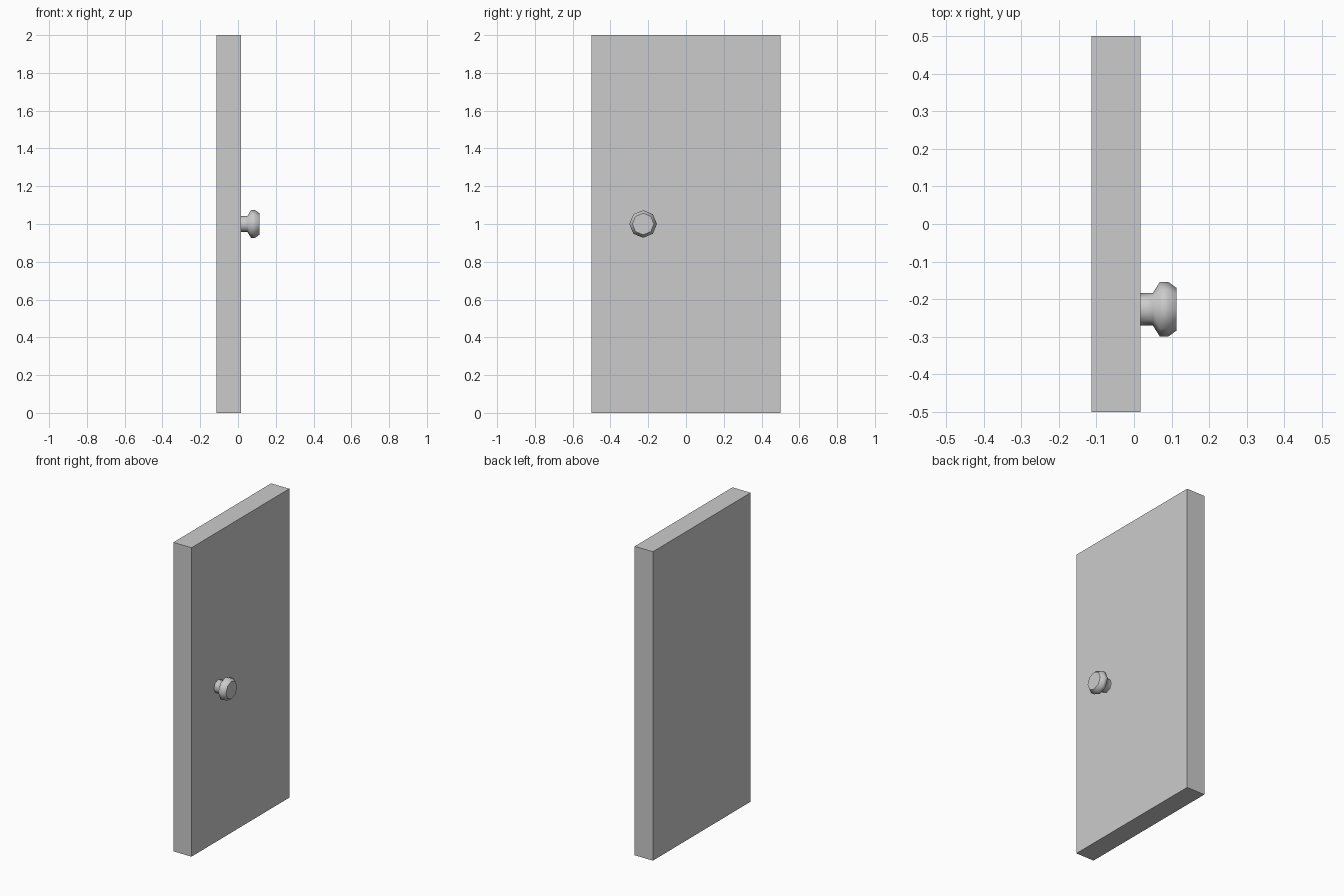
import bpy, bmesh, math
from mathutils import Matrix

cube = bpy.data.objects.get("Cube")
if cube:
    bpy.data.objects.remove(cube, do_unlink=True)

# Single grey finish
grey = bpy.data.materials.new("light_grey")
grey.use_nodes = True
colour = (0.6, 0.6, 0.6, 1)
grey.diffuse_color = colour
grey.node_tree.nodes["Principled BSDF"].inputs["Base Color"].default_value = colour


def add_object(name, bm):
    bmesh.ops.recalc_face_normals(bm, faces=bm.faces)
    mesh = bpy.data.meshes.new(name)
    bm.to_mesh(mesh)
    bm.free()
    mesh.materials.append(grey)
    obj = bpy.data.objects.new(name, mesh)
    bpy.context.collection.objects.link(obj)
    return obj


# Door slab
BACK, FACE = -0.113, 0.017
bm = bmesh.new()
bmesh.ops.create_cube(bm, size=1)
bmesh.ops.scale(bm, vec=(FACE - BACK, 1, 2), verts=bm.verts)
bmesh.ops.translate(bm, vec=((FACE + BACK) / 2, 0, 1), verts=bm.verts)
add_object("door_panel", bm)

# Eight-sided knob: (x, radius) profile turned around the x axis
SIDES = 8
profile = [(FACE, 0.043), (0.05, 0.043), (0.069, 0.073), (0.091, 0.073), (0.113, 0.057)]
bm = bmesh.new()
rings = []
for x, r in profile:
    angles = [2 * math.pi * i / SIDES for i in range(SIDES)]
    rings.append([bm.verts.new((x, r * math.cos(a), r * math.sin(a))) for a in angles])
for a, b in zip(rings, rings[1:]):
    for i in range(SIDES):
        j = (i + 1) % SIDES
        bm.faces.new((a[i], a[j], b[j], b[i]))
bm.faces.new(rings[0])
bm.faces.new(rings[-1])
bm.transform(Matrix.Translation((0, -0.227, 1)))
knob = add_object("door_knob", bm)

# Rounded shading around the knob, crisp at its flat end and rim
bpy.ops.object.select_all(action="DESELECT")
knob.select_set(True)
bpy.context.view_layer.objects.active = knob
bpy.ops.object.shade_smooth_by_angle(angle=math.radians(60))
for face in knob.data.polygons:
    if len(face.vertices) == SIDES:
        face.use_smooth = False
